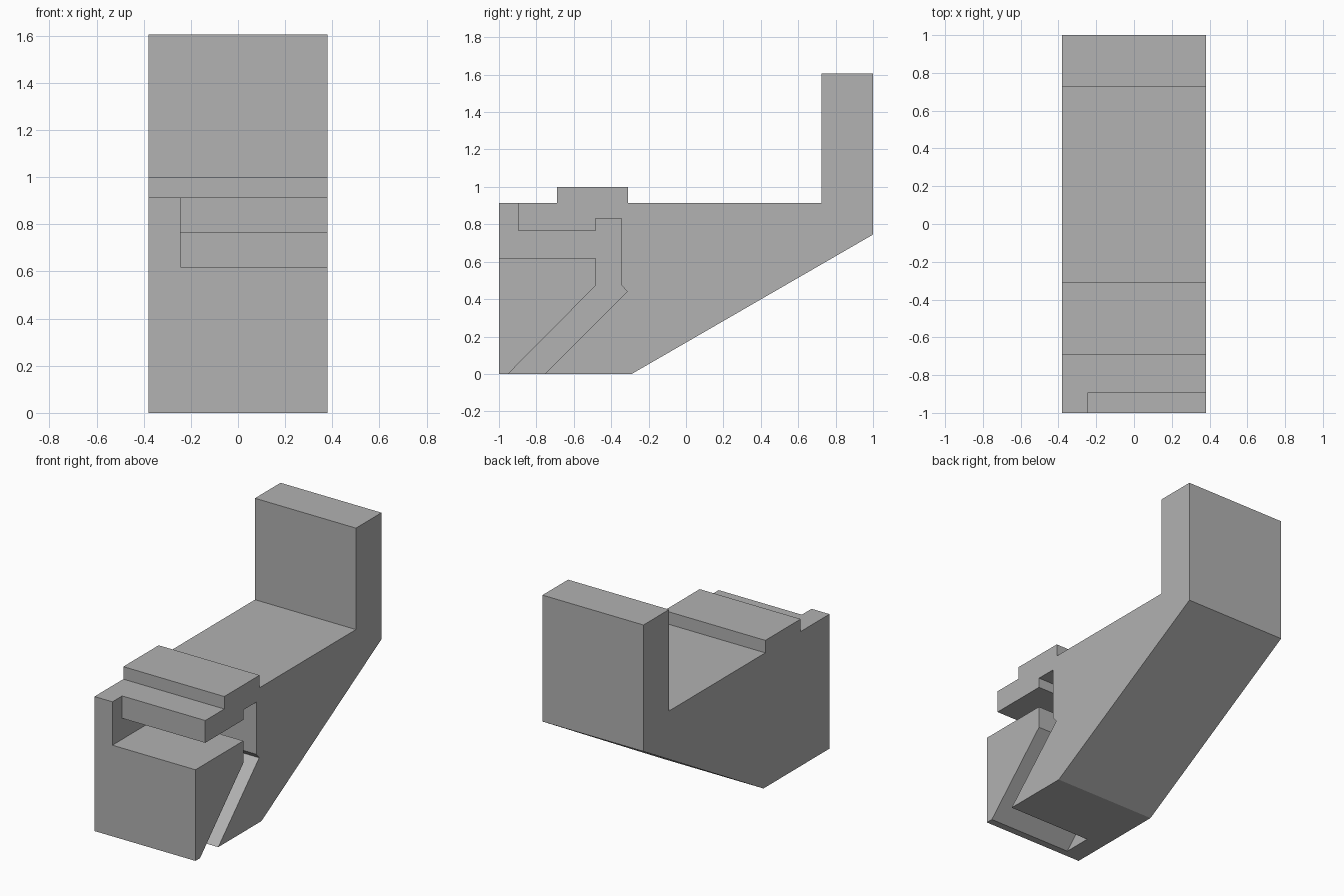
import bpy
import bmesh

if "Cube" in bpy.data.objects:
    bpy.data.objects.remove(bpy.data.objects["Cube"], do_unlink=True)

grey = bpy.data.materials.new("plain grey")
grey.use_nodes = True
grey.diffuse_color = (0.445, 0.445, 0.445, 1)
grey.node_tree.nodes["Principled BSDF"].inputs["Base Color"].default_value = grey.diffuse_color


def extrude_profile(name, profile, x_min, x_max):
    """Extrude a side profile of (y, z) points along x."""
    bm = bmesh.new()
    face = bm.faces.new([bm.verts.new((x_min, y, z)) for y, z in profile])
    grown = bmesh.ops.extrude_face_region(bm, geom=[face])
    moved = [v for v in grown["geom"] if isinstance(v, bmesh.types.BMVert)]
    bmesh.ops.translate(bm, verts=moved, vec=(x_max - x_min, 0, 0))
    bmesh.ops.recalc_face_normals(bm, faces=bm.faces)
    mesh = bpy.data.meshes.new(name)
    bm.to_mesh(mesh)
    bm.free()
    mesh.materials.append(grey)
    obj = bpy.data.objects.new(name, mesh)
    bpy.context.collection.objects.link(obj)
    return obj


# Bracket with sloped underside, upright back plate and raised top pad
bracket = extrude_profile("bracket_body", [
    (-1, 0), (-0.29, 0), (1, 0.745), (1, 1.605), (0.725, 1.605),
    (0.725, 0.915), (-0.31, 0.915), (-0.31, 1), (-0.69, 1),
    (-0.69, 0.915), (-1, 0.915)], -0.38, 0.38)

# Channel open at the front, underside and one side; the other side stays a wall
cutter = extrude_profile("channel_cutter", [
    (-1.1, 0.62), (-0.485, 0.62), (-0.485, 0.47), (-1.05, -0.1),
    (-0.855, -0.1), (-0.315, 0.44), (-0.345, 0.475), (-0.345, 0.83),
    (-0.485, 0.83), (-0.485, 0.763), (-0.895, 0.763), (-0.895, 1.1),
    (-1.1, 1.1)], -0.245, 0.5)
cutter.hide_render = True

cut = bracket.modifiers.new("channel", 'BOOLEAN')
cut.operation = 'DIFFERENCE'
cut.solver = 'EXACT'
cut.object = cutter

# Apply the cut and discard the cutter
bpy.context.view_layer.objects.active = bracket
bpy.ops.object.modifier_apply(modifier=cut.name)
bpy.data.objects.remove(cutter, do_unlink=True)
